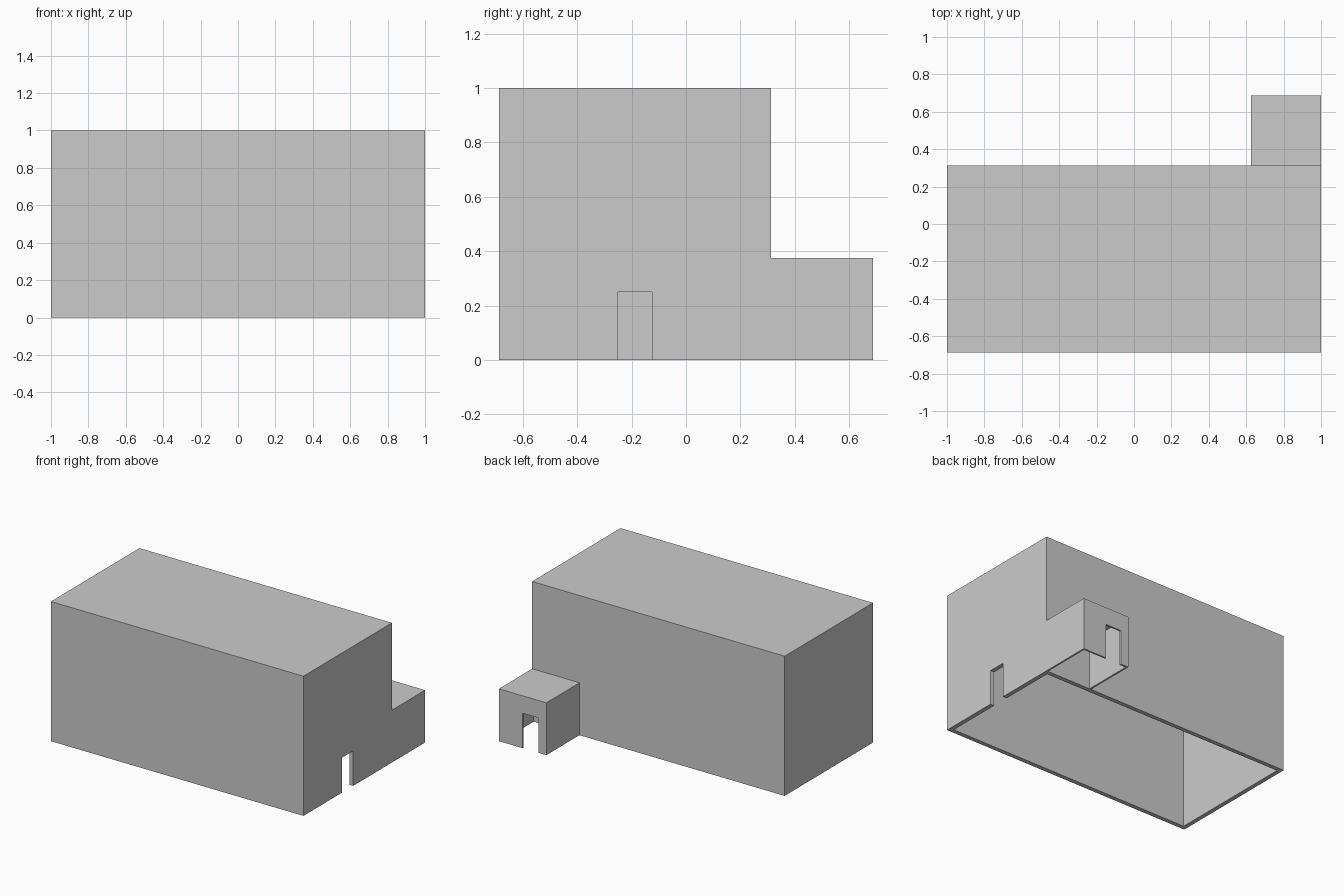
import bpy

if "Cube" in bpy.data.objects:
    bpy.data.objects.remove(bpy.data.objects["Cube"])


def box(name, x, y, z):
    """Box spanning the given (min, max) ranges."""
    centre = [(a + b) / 2 for a, b in (x, y, z)]
    bpy.ops.mesh.primitive_cube_add(size=1, location=centre)
    ob = bpy.context.object
    ob.name = name
    ob.scale = [b - a for a, b in (x, y, z)]
    bpy.ops.object.transform_apply(location=False, rotation=False, scale=True)
    return ob


def combine(target, other, operation):
    """Apply a boolean to the target and discard the other solid."""
    mod = target.modifiers.new(operation.title(), 'BOOLEAN')
    mod.operation = operation
    mod.solver = 'EXACT'
    mod.object = other
    bpy.context.view_layer.objects.active = target
    bpy.ops.object.modifier_apply(modifier=mod.name)
    bpy.data.objects.remove(other, do_unlink=True)


WALL = 0.03125          # hall wall thickness
THIN = 0.0125           # annex wall thickness
FRONT, BACK, ANNEX_BACK = -0.6875, 0.3125, 0.6875
ANNEX_LEFT, ANNEX_TOP = 0.625, 0.375
DOOR_TOP = 0.25

# Outer volume: large hall with a small annex behind its right end
building = box("building", (-1, 1), (FRONT, BACK), (0, 1))
annex = box("annex", (ANNEX_LEFT, 1), (BACK - 0.015, ANNEX_BACK), (0, ANNEX_TOP))
combine(building, annex, 'UNION')

# Rooms, open at the bottom, and one doorway into each
cuts = {
    "hall_room": ((-1 + WALL, 1 - WALL), (FRONT + WALL, BACK - WALL), (-0.1, 1 - WALL)),
    "annex_room": ((ANNEX_LEFT + THIN, 1 - THIN), (BACK, ANNEX_BACK - THIN),
                   (-0.1, ANNEX_TOP - THIN)),
    "hall_doorway": ((0.9, 1.1), (-0.25, -0.125), (-0.1, DOOR_TOP)),
    "annex_doorway": ((0.6875, 0.8125), (0.6, 0.8), (-0.1, DOOR_TOP)),
}
for name, spans in cuts.items():
    combine(building, box(name, *spans), 'DIFFERENCE')
